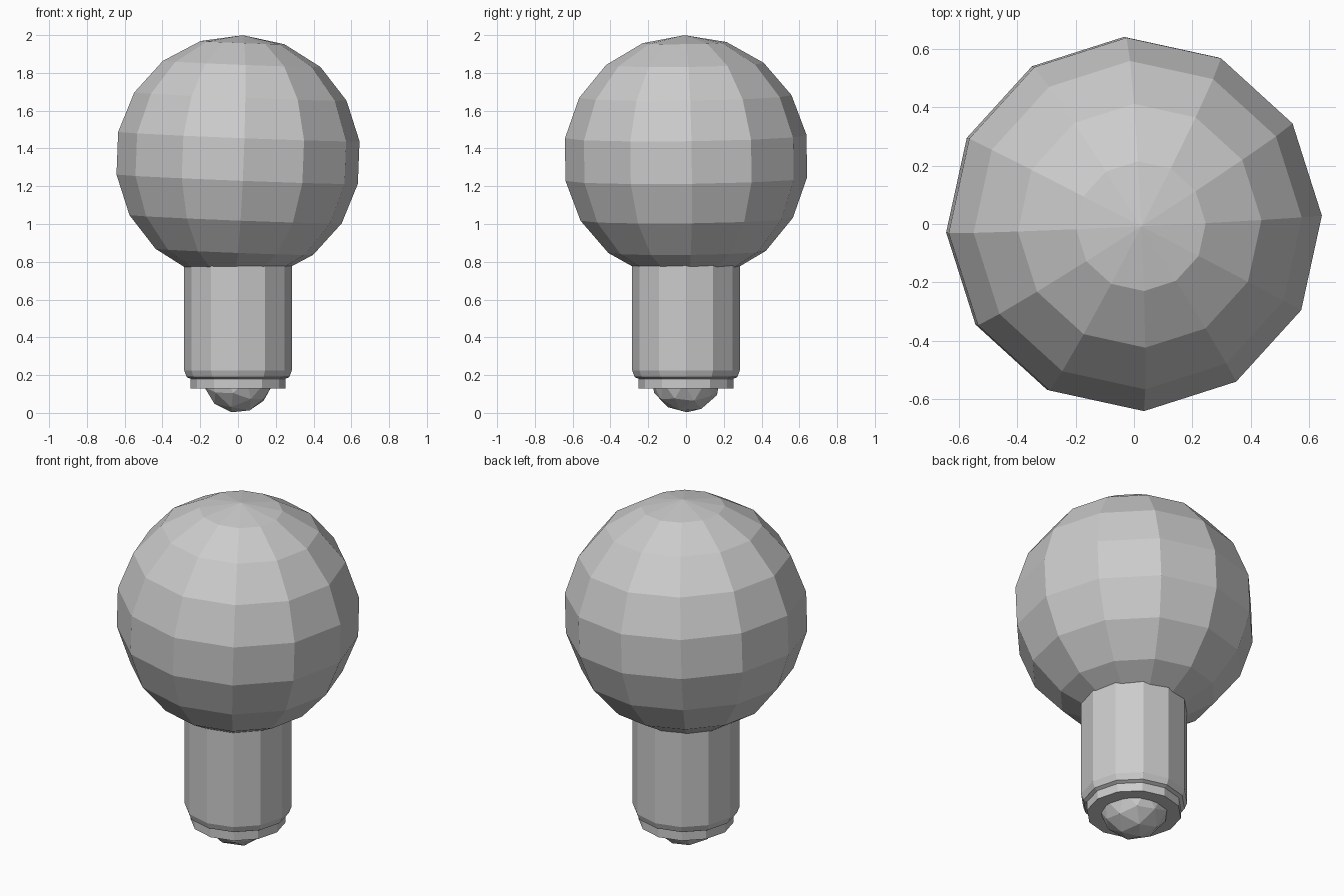
import bpy
import bmesh
from math import radians, cos, sin, pi

cube = bpy.data.objects.get("Cube")
if cube:
    bpy.data.objects.remove(cube, do_unlink=True)

GREY = 0.6
grey = bpy.data.materials.new("plain grey")
grey.use_nodes = True
grey.diffuse_color = (GREY, GREY, GREY, 1)
grey.node_tree.nodes["Principled BSDF"].inputs["Base Color"].default_value = (GREY, GREY, GREY, 1)


def finish(name, bm):
    bmesh.ops.recalc_face_normals(bm, faces=bm.faces)
    mesh = bpy.data.meshes.new(name)
    bm.to_mesh(mesh)
    bm.free()
    mesh.materials.append(grey)
    obj = bpy.data.objects.new(name, mesh)
    bpy.context.collection.objects.link(obj)
    return obj


def lathe(name, profile, sides=12):
    """Closed flat-sided solid from (radius, height) pairs."""
    bm = bmesh.new()
    rings = [[bm.verts.new((r * cos(2 * pi * i / sides), r * sin(2 * pi * i / sides), z))
              for i in range(sides)] for r, z in profile]
    for a, b in zip(rings, rings[1:]):
        for i in range(sides):
            j = (i + 1) % sides
            bm.faces.new((a[i], a[j], b[j], b[i]))
    bm.faces.new(rings[0])
    bm.faces.new(rings[-1])
    return finish(name, bm)


# Large faceted globe, slightly tilted
bm = bmesh.new()
bmesh.ops.create_uvsphere(bm, u_segments=12, v_segments=9, radius=0.65)
globe = finish("globe", bm)
globe.location.z = 1.35
globe.rotation_euler = (radians(0.8), radians(2.2), radians(2.7))

# Straight neck with a bevelled lower edge
lathe("neck", [(0.285, 0.85), (0.285, 0.225), (0.272, 0.19), (0.24, 0.175)])

# Narrow collar under the neck
lathe("collar", [(0.252, 0.2), (0.252, 0.13), (0.2, 0.13)])

# Small faceted contact ball
bm = bmesh.new()
bmesh.ops.create_icosphere(bm, subdivisions=2, radius=0.19)
ball = finish("contact_ball", bm)
ball.location.z = 0.19
ball.rotation_euler = (radians(4), radians(10), radians(15))
